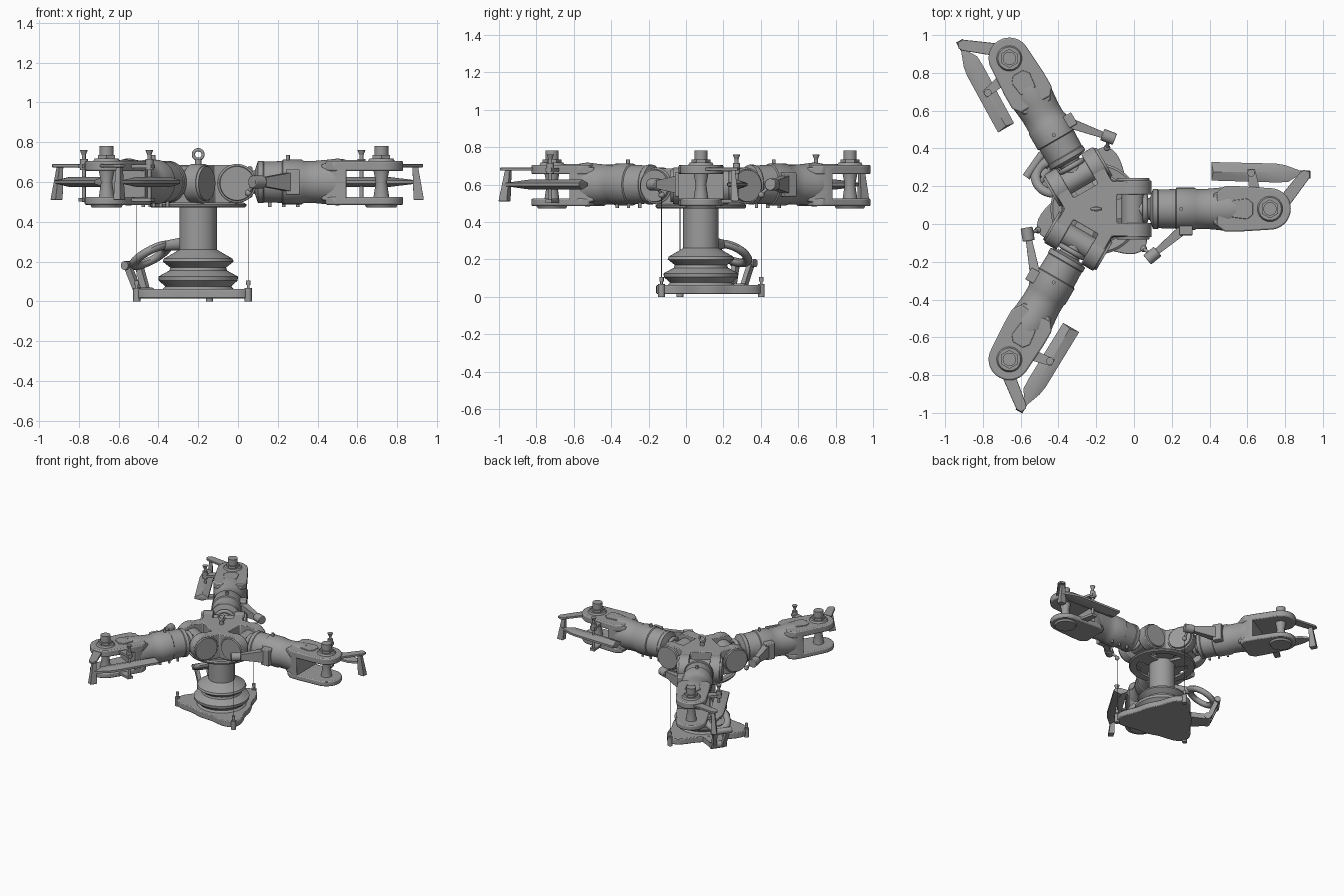
import bpy, bmesh
from math import pi, cos, sin, radians
from mathutils import Vector, Matrix

if "Cube" in bpy.data.objects:
    bpy.data.objects.remove(bpy.data.objects["Cube"])

CENTRE = Matrix.Translation((-0.2, 0.08, 0))   # mast axis
ZA = 0.6                                       # height of the arm axis
GREY = bpy.data.materials.new("dark_grey")
GREY.diffuse_color = (0.33, 0.33, 0.33, 1)
GREY.use_nodes = True
GREY.node_tree.nodes["Principled BSDF"].inputs["Base Color"].default_value = GREY.diffuse_color


def finish(name, bm, angles=(0,), bevel=0):
    """Make one mesh and place a copy at every angle around the mast."""
    bmesh.ops.recalc_face_normals(bm, faces=bm.faces)
    me = bpy.data.meshes.new(name)
    bm.to_mesh(me)
    bm.free()
    me.materials.append(GREY)
    for i, a in enumerate(angles):
        ob = bpy.data.objects.new(name if len(angles) == 1 else f"{name}_{i + 1}", me)
        bpy.context.collection.objects.link(ob)
        ob.matrix_world = CENTRE @ Matrix.Rotation(radians(a), 4, 'Z')
        if bevel:
            m = ob.modifiers.new("bevel", 'BEVEL')
            m.width, m.segments, m.limit_method = bevel, 2, 'ANGLE'
        if i == 0:
            bpy.ops.object.select_all(action='DESELECT')
            ob.select_set(True)
            bpy.context.view_layer.objects.active = ob
            bpy.ops.object.shade_smooth_by_angle(angle=radians(35))


def cyl(name, p, q, r1, r2=None, angles=(0,), seg=32, bevel=0):
    p, q = Vector(p), Vector(q)
    d = q - p
    bm = bmesh.new()
    m = Matrix.Translation((p + q) / 2) @ d.to_track_quat('Z', 'Y').to_matrix().to_4x4()
    bmesh.ops.create_cone(bm, cap_ends=True, segments=seg, radius1=r1,
                          radius2=r1 if r2 is None else r2, depth=d.length, matrix=m)
    finish(name, bm, angles, bevel)


def ball(name, p, r, angles=(0,)):
    bm = bmesh.new()
    bmesh.ops.create_uvsphere(bm, u_segments=20, v_segments=12, radius=r,
                              matrix=Matrix.Translation(p))
    finish(name, bm, angles)


def prism(name, pts, z0, z1, angles=(0,), bevel=0):
    bm = bmesh.new()
    f = bm.faces.new([bm.verts.new((x, y, z0)) for x, y in pts])
    g = bmesh.ops.extrude_face_region(bm, geom=[f])["geom"]
    bm.faces.new([bm.verts.new((x, y, z0)) for x, y in pts]) if not f.is_valid else None
    bmesh.ops.translate(bm, vec=(0, 0, z1 - z0),
                        verts=[v for v in g if isinstance(v, bmesh.types.BMVert)])
    finish(name, bm, angles, bevel)


def hull(name, pts, angles=(0,), bevel=0):
    bm = bmesh.new()
    bmesh.ops.convex_hull(bm, input=[bm.verts.new(p) for p in pts])
    finish(name, bm, angles, bevel)


def lathe(name, prof, matrix=Matrix(), angles=(0,), seg=48):
    """Revolve (radius, height) points about z, then apply the matrix."""
    bm = bmesh.new()
    vs = [bm.verts.new((r, 0, z)) for r, z in prof]
    es = [bm.edges.new(e) for e in zip(vs, vs[1:])]
    bmesh.ops.spin(bm, geom=vs + es, cent=(0, 0, 0), axis=(0, 0, 1), angle=2 * pi,
                   steps=seg, use_duplicate=False)
    bmesh.ops.remove_doubles(bm, verts=bm.verts, dist=1e-5)
    bm.transform(matrix)
    finish(name, bm, angles)


def ring(name, major, minor, matrix, angles=(0,)):
    lathe(name, [(major + minor * cos(t * pi / 6), minor * sin(t * pi / 6))
                 for t in range(13)], matrix, angles, 40)


ARMS = (0, 120, 240)
LINKS = (-40, 80, 200)

# Swashplate, bellows and mast
star = []
for d in range(0, 360, 5):
    r = 0.215 + 0.115 * ((1 + cos(radians(3 * (d - 80)))) / 2) ** 2.5
    star.append((r * cos(radians(d)), r * sin(radians(d))))
prism("swashplate", star, 0.015, 0.062, bevel=0.006)
lathe("bellows", [(0.18, 0.06), (0.165, 0.075), (0.198, 0.105), (0.2, 0.125), (0.145, 0.155),
                  (0.14, 0.17), (0.178, 0.2), (0.172, 0.215), (0.12, 0.245), (0.095, 0.26)])
cyl("mast", (0, 0, 0.06), (0, 0, 0.5), 0.095, seg=48)

# Droop ring with spokes under the hub
lathe("droop_ring", [(0.185, 0.49), (0.185, 0.475), (0.235, 0.472), (0.242, 0.48),
                     (0.242, 0.488), (0.23, 0.496), (0.185, 0.49)])
prism("droop_spoke", [(0.08, -0.05), (0.2, -0.06), (0.2, 0.06), (0.08, 0.05)], 0.476, 0.495, ARMS)

# Pitch links
for k, s in enumerate(LINKS, 1):
    c, n = cos(radians(s)), sin(radians(s))
    x, y = 0.328 * c, 0.328 * n
    cyl(f"link_foot_{k}", (x, y, 0.0), (x, y, 0.068), 0.018, seg=20)
    cyl(f"link_stem_{k}", (x, y, 0.06), (x, y, 0.1), 0.007, seg=12)
    cyl(f"link_end_{k}", (x, y, 0.082), (x, y, 0.106), 0.012, seg=16)
    cyl(f"link_rod_{k}", (x, y, 0.1), (x, y, 0.54), 0.0015, seg=6)
    ball(f"link_ball_{k}", (x, y, 0.545), 0.017)
    cyl(f"link_pin_{k}", (x, y, 0.55), (0.375 * c, 0.375 * n, 0.595), 0.009, seg=12)

# Scissor link: tilted ring, hinge pins and a two-leg lower link
SC = (145,)
tilt = (Matrix.Translation((0.29, 0, 0.232)) @ Matrix.Rotation(radians(30), 4, 'Y')
        @ Matrix.Diagonal((1, 0.8, 0.7, 1)))
ring("scissor_ring", 0.1, 0.03, tilt, SC)
cyl("scissor_hinge", (0.4, -0.075, 0.18), (0.4, 0.075, 0.18), 0.022, angles=SC)
cyl("scissor_mount", (0.08, 0, 0.29), (0.2, 0, 0.28), 0.035, 0.025, angles=SC)
for nm, y in (("left", 0.05), ("right", -0.05)):
    hull(f"scissor_leg_{nm}", [(x + dx, y * k + dy, z) for x, z, k in ((0.4, 0.185, 1), (0.34, 0.04, 0.7))
                               for dx in (-0.018, 0.018) for dy in (-0.014, 0.014)], SC)
cyl("scissor_foot", (0.33, -0.06, 0.045), (0.33, 0.06, 0.045), 0.025, angles=SC)
prism("scissor_lug", [(0.15, -0.08), (0.34, -0.05), (0.34, 0.05), (0.15, 0.08)], 0.02, 0.06, SC)

# Hub: three-way body with slots, round lugs and hinge caps
hub = []
for a in ARMS:
    c, s = cos(radians(a)), sin(radians(a))
    for x, y in ((0.2, -0.145), (0.2, -0.075), (0.11, -0.075), (0.11, 0.075),
                 (0.2, 0.075), (0.2, 0.145), (0.084, 0.145)):
        hub.append((x * c - y * s, x * s + y * c))
prism("hub_body", hub, 0.492, 0.686, bevel=0.006)
for side, sg in (("left", 1), ("right", -1)):
    cyl(f"hub_lug_{side}", (0.195, sg * 0.075, 0.593), (0.195, sg * 0.15, 0.593), 0.098,
        angles=ARMS, seg=40, bevel=0.006)
    cyl(f"hinge_cap_{side}", (0.195, sg * 0.14, 0.593), (0.195, sg * 0.163, 0.593), 0.09, 0.085,
        angles=ARMS, seg=40)
ring("lifting_eye", 0.024, 0.008, Matrix.Translation((0, 0, 0.738)) @ Matrix.Rotation(pi / 2, 4, 'X'))
cyl("eye_stem", (0, 0, 0.68), (0, 0, 0.715), 0.016, seg=20)

# Arm: hinge barrel, neck and turned sleeve
cyl("hinge_barrel", (0.195, -0.08, ZA), (0.195, 0.08, ZA), 0.06, angles=ARMS)
along = Matrix.Translation((0, 0, ZA)) @ Matrix.Rotation(pi / 2, 4, 'Y')
lathe("sleeve", [(0, 0.19), (0.055, 0.19), (0.048, 0.25), (0.06, 0.285), (0.09, 0.295), (0.106, 0.3),
                 (0.106, 0.325), (0.102, 0.33), (0.105, 0.42), (0.112, 0.425), (0.112, 0.52),
                 (0.106, 0.53), (0.106, 0.585), (0.112, 0.65), (0.118, 0.7), (0.113, 0.74), (0, 0.74)],
      along, ARMS)
for i, x in enumerate((0.36, 0.43, 0.5)):
    cyl(f"sleeve_stud_{i}", (x, 0.03, 0.475), (x, 0.03, 0.52), 0.009, angles=ARMS, seg=12)
cyl("sleeve_pin", (0.45, 0, 0.7), (0.45, 0, 0.735), 0.01, angles=ARMS, seg=12)
ring("yoke_collar", 0.066, 0.014, Matrix.Translation((0.26, 0, ZA)) @ Matrix.Rotation(pi / 2, 4, 'Y'), ARMS)

# Pitch horn
hull("pitch_horn", [(x + dx, y + dy, ZA + sz * h) for x, y, w, h in
                    ((0.47, -0.1, 0.028, 0.05), (0.31, -0.235, 0.016, 0.02))
                    for dx, dy in ((w * 0.6, -w * 0.8), (-w * 0.6, w * 0.8)) for sz in (-1, 1)], ARMS, 0.004)
hull("horn_root", [(x, y, ZA + z) for x in (0.44, 0.51) for y in (-0.14, -0.08)
                   for z in (-0.065, 0.065)], ARMS, 0.006)
cyl("horn_end", (0.325, -0.225, ZA), (0.27, -0.27, ZA), 0.032, angles=ARMS, seg=20, bevel=0.004)

# Fork: two plates, flared cheeks at the root, bosses and main pin
outline = [(0.64, -0.09), (0.68, -0.12), (0.76, -0.12)]
outline += [(0.92 + 0.11 * cos(radians(d)), 0.11 * sin(radians(d))) for d in range(-90, 91, 10)]
outline += [(0.76, 0.12), (0.68, 0.12), (0.64, 0.09)]
prism("fork_top", outline, 0.655, 0.705, ARMS, 0.008)
prism("fork_bottom", outline, 0.485, 0.525, ARMS, 0.008)
hull("fork_root", [(x, sg * y, z) for x, y, z0, z1 in ((0.62, 0.08, 0.51, 0.69), (0.7, 0.12, 0.49, 0.7),
                                                      (0.745, 0.12, 0.49, 0.7))
                   for z in (z0, z1) for sg in (-1, 1)], ARMS, 0.008)
prism("fork_pad", [(0.72, -0.045), (0.8, -0.055), (0.83, -0.03), (0.83, 0.03), (0.8, 0.055),
                   (0.72, 0.045)], 0.7, 0.711, ARMS, 0.003)
cyl("boss_top", (0.92, 0, 0.7), (0.92, 0, 0.718), 0.07, 0.06, angles=ARMS)
cyl("boss_bottom", (0.92, 0, 0.472), (0.92, 0, 0.49), 0.075, 0.085, angles=ARMS)
cyl("pin_nut", (0.92, 0, 0.715), (0.92, 0, 0.735), 0.05, angles=ARMS, seg=6)
cyl("pin_head", (0.92, 0, 0.73), (0.92, 0, 0.782), 0.035, angles=ARMS)
lathe("main_pin", [(0.04, 0.52), (0.028, 0.6), (0.04, 0.66)], Matrix.Translation((0.92, 0, 0)), ARMS)

# Blade stub folded beside the fork, its pin and bracket
flat = [(0.61, 0.15), (0.61, 0.248), (0.95, 0.24), (1.0, 0.232), (1.1, 0.195), (1.015, 0.142), (0.95, 0.14)]
hull("blade_stub", [(x, y, ZA + z) for x, y in flat for z in (-0.008, 0.008)] +
     [(x, 0.195, ZA + z) for x in (0.62, 0.95) for z in (-0.026, 0.026)], ARMS)
cyl("stub_pin", (0.82, 0.19, 0.5), (0.82, 0.19, 0.745), 0.01, angles=ARMS, seg=16)
cyl("stub_pin_head", (0.82, 0.19, 0.735), (0.82, 0.19, 0.76), 0.01, 0.02, angles=ARMS, seg=16)
cyl("stub_pin_collar", (0.82, 0.19, 0.66), (0.82, 0.19, 0.715), 0.02, angles=ARMS, seg=20)
for nm, z in (("top", 0.675), ("bottom", 0.505)):
    prism(f"stub_bracket_{nm}", [(0.81, 0.09), (0.87, 0.09), (0.84, 0.21), (0.8, 0.21)],
          z - 0.004, z + 0.014, ARMS)

# Tip link: flat plate on a leaning post
prism("tip_link", [(0.97, 0.06), (1.02, 0.015), (1.13, 0.165), (1.13, 0.195), (1.1, 0.207), (1.08, 0.195)],
      0.674, 0.69, ARMS, 0.003)
hull("tip_post", [(x + dx, y + dy, z) for x, y, z, w in ((1.09, 0.172, 0.68, 0.014), (1.108, 0.182, 0.51, 0.026))
                  for dx in (-w, w) for dy in (-w * 0.8, w * 0.8)], ARMS, 0.004)
